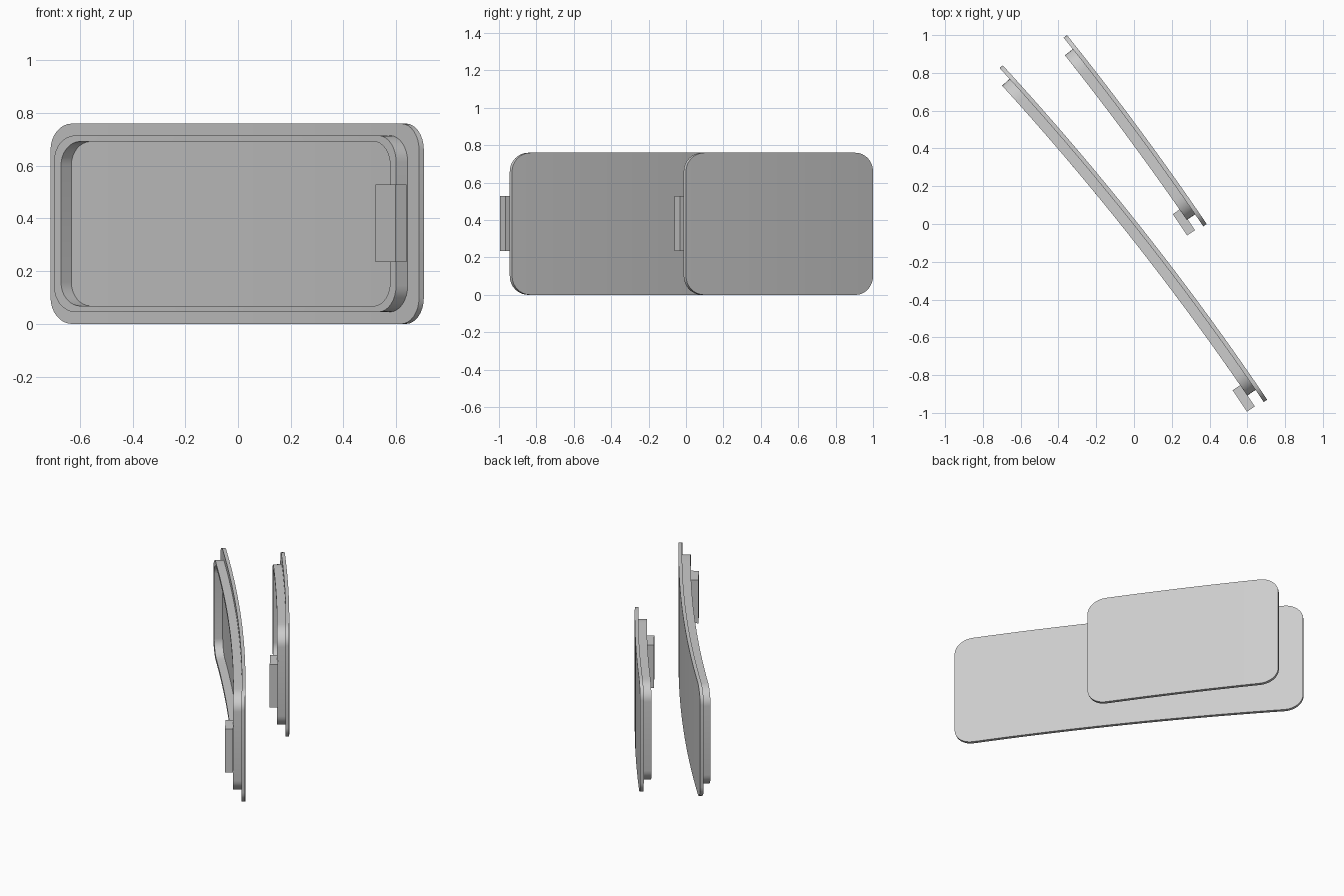
import bpy, bmesh, math
from mathutils import Vector, Matrix

if "Cube" in bpy.data.objects:
    bpy.data.objects.remove(bpy.data.objects["Cube"])

HEIGHT = 0.76
grey = bpy.data.materials.new("grey")
grey.diffuse_color = (0.604, 0.604, 0.604, 1)
grey.use_nodes = True
grey.node_tree.nodes["Principled BSDF"].inputs["Base Color"].default_value = grey.diffuse_color


def outline(half_len, half_h, ru, rz, corner=8, straight=20):
    """Rounded rectangle loop (u, w) with matching stations on its long sides."""
    arc = [(half_len - ru + ru * math.cos(a), half_h - rz + rz * math.sin(a))
           for a in (math.pi / 2 * i / corner for i in range(corner + 1))]
    flat = half_len - ru
    mid = [(flat - 2 * flat * i / straight, half_h) for i in range(1, straight)]
    top = arc + mid + [(-u, w) for u, w in reversed(arc)]
    return top, top + [(u, -w) for u, w in reversed(top)]


def finish(bm, name):
    bmesh.ops.recalc_face_normals(bm, faces=bm.faces)
    me = bpy.data.meshes.new(name)
    bm.to_mesh(me)
    bm.free()
    me.materials.append(grey)
    ob = bpy.data.objects.new(name, me)
    bpy.context.collection.objects.link(ob)
    bpy.ops.object.select_all(action='DESELECT')
    ob.select_set(True)
    bpy.context.view_layer.objects.active = ob
    bpy.ops.object.shade_smooth_by_angle(angle=math.radians(30))


def bridge(bm, a, b):
    n = len(a)
    for i in range(n):
        j = (i + 1) % n
        bm.faces.new((a[i], a[j], b[j], b[i]))


def window(name, start, end, sag, latch_pos, latch_dir):
    start, end = Vector((*start, 0)), Vector((*end, 0))
    centre = (start + end) / 2
    half = (end - start).length / 2
    along = (end - start).normalized()
    out = Vector((-along.y, along.x, 0))

    def bend(u, w, depth):
        # follow the shallow bow, measuring depth inward along its local normal
        slope = -2 * sag * u / half ** 2
        normal = (out - along * slope).normalized()
        p = centre + along * u + out * sag * (1 - (u / half) ** 2)
        return p - normal * depth + Vector((0, 0, HEIGHT / 2 + w))

    def ring(bm, loop, depth):
        return [bm.verts.new(bend(u, w, depth)) for u, w in loop]

    # bowed pane
    bm = bmesh.new()
    top, loop = outline(half, HEIGHT / 2, 0.12, 0.10)
    a, b = ring(bm, loop, 0), ring(bm, loop, 0.022)
    bridge(bm, a, b)
    for r in (a, b):
        for i in range(len(top) - 1):
            bm.faces.new((r[i], r[i + 1], r[-2 - i], r[-1 - i]))
    finish(bm, name + "_pane")

    # raised inner seal frame
    bm = bmesh.new()
    _, outer = outline(half - 0.077, 0.335, 0.12, 0.10)
    _, inner = outline(half - 0.117, 0.312, 0.11, 0.09)
    rings = [ring(bm, outer, 0.021), ring(bm, outer, 0.075),
             ring(bm, inner, 0.075), ring(bm, inner, 0.021)]
    for i in range(4):
        bridge(bm, rings[i], rings[(i + 1) % 4])
    finish(bm, name + "_frame")

    # latch block
    bm = bmesh.new()
    turn = Matrix.Rotation(math.atan2(latch_dir[1], latch_dir[0]), 4, 'Z')
    bmesh.ops.create_cube(bm, size=1, matrix=Matrix.Translation((*latch_pos, 0.382))
                          @ turn @ Matrix.Diagonal((0.136, 0.05, 0.294, 1)))
    finish(bm, name + "_latch")


window("long_window", (-0.695, 0.84), (0.705, -0.93), 0.042, (0.581, -0.923), (0.555, -0.83))
window("short_window", (-0.355, 1.0), (0.385, 0.0), 0.012, (0.264, 0.01), (0.56, -0.83))
